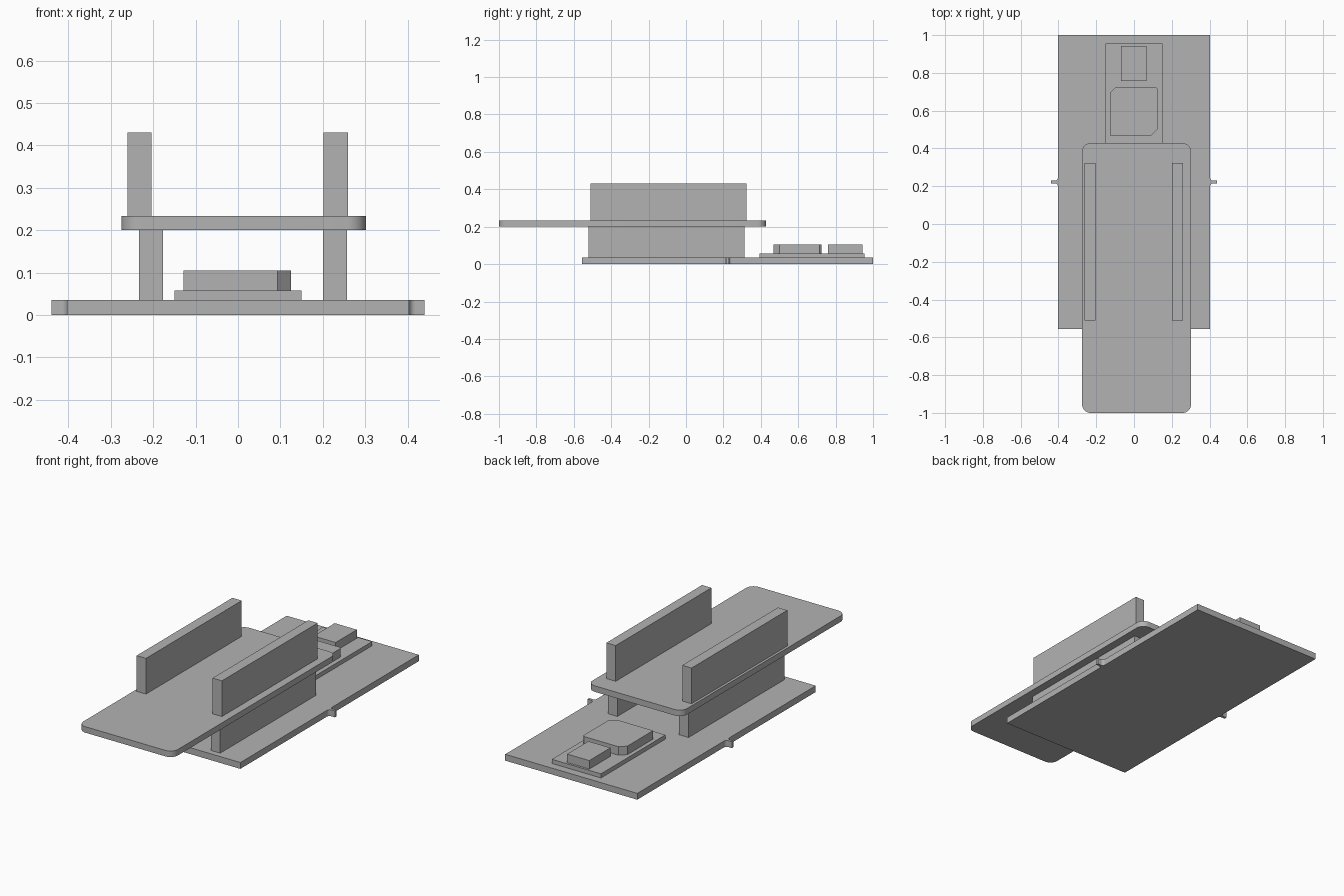
import bpy, bmesh, math

cube = bpy.data.objects.get("Cube")
if cube:
    bpy.data.objects.remove(cube, do_unlink=True)

grey = bpy.data.materials.new("plain grey")
grey.use_nodes = True
colour = (0.45, 0.45, 0.45, 1)
grey.diffuse_color = colour
grey.node_tree.nodes["Principled BSDF"].inputs["Base Color"].default_value = colour


def extrude(name, outline, z0, z1):
    """Prism from a counter-clockwise outline."""
    bm = bmesh.new()
    face = bm.faces.new([bm.verts.new((x, y, z1)) for x, y in outline])
    face.normal_update()
    result = bmesh.ops.extrude_face_region(bm, geom=[face], use_keep_orig=True)
    for v in result["geom"]:
        if isinstance(v, bmesh.types.BMVert):
            v.co.z = z0
    bmesh.ops.recalc_face_normals(bm, faces=bm.faces)
    mesh = bpy.data.meshes.new(name)
    bm.to_mesh(mesh)
    bm.free()
    mesh.materials.append(grey)
    obj = bpy.data.objects.new(name, mesh)
    bpy.context.collection.objects.link(obj)
    return obj


def box(name, x0, x1, y0, y1, z0, z1):
    return extrude(name, [(x0, y0), (x1, y0), (x1, y1), (x0, y1)], z0, z1)


def arc(cx, cy, r, start, end, steps=8):
    angles = [math.radians(start + (end - start) * i / steps) for i in range(steps + 1)]
    return [(cx + r * math.cos(a), cy + r * math.sin(a)) for a in angles]


def smooth(obj):
    bpy.ops.object.select_all(action='DESELECT')
    obj.select_set(True)
    bpy.context.view_layer.objects.active = obj
    bpy.ops.object.shade_smooth_by_angle(angle=math.radians(30))


# Base plate with a small flared tab on each side
base_top, tab_y, r = 0.035, 0.222, 0.016
half = 0.007
tab = (arc(0.403 + r, tab_y - half - r, r, 180, 90)
       + [(0.44, tab_y - half), (0.44, tab_y + half)]
       + arc(0.403 + r, tab_y + half + r, r, 270, 180))
outline = [(0.403, -0.555)] + tab + [(0.403, 1.0)]
outline += [(-x, y) for x, y in reversed(outline)]
smooth(extrude("base_plate", outline, 0, base_top))

# Upper plate with rounded corners
x0, x1, y0, y1, r = -0.275, 0.302, -1.0, 0.428, 0.045
plate = (arc(x0 + r, y0 + r, r, 180, 270) + arc(x1 - r, y0 + r, r, 270, 360)
         + arc(x1 - r, y1 - r, r, 0, 90) + arc(x0 + r, y1 - r, r, 90, 180))
smooth(extrude("upper_plate", plate, 0.2, 0.233))

# Supports below and rails above the upper plate
for side, low, high in (("right", -0.234, -0.261), ("left", 0.2, 0.202)):
    box("support_" + side, low, low + 0.057, -0.522, 0.312, base_top, 0.2)
    box("rail_" + side, high, high + 0.057, -0.51, 0.324, 0.233, 0.43)

# Small module at the back: board, chamfered block and small block
box("module_board", -0.15, 0.15, 0.393, 0.955, base_top, 0.058)
x0, x1, y0, y1 = -0.128, 0.125, 0.469, 0.725
c, s = 0.032, 0.01
block = [(x0, y0), (x1 - c, y0), (x1, y0 + c), (x1, y1 - s), (x1 - s, y1),
         (x0 + c, y1), (x0, y1 - c)]
extrude("module_large_block", block, 0.058, 0.105)
box("module_small_block", -0.07, 0.065, 0.758, 0.943, 0.058, 0.105)
